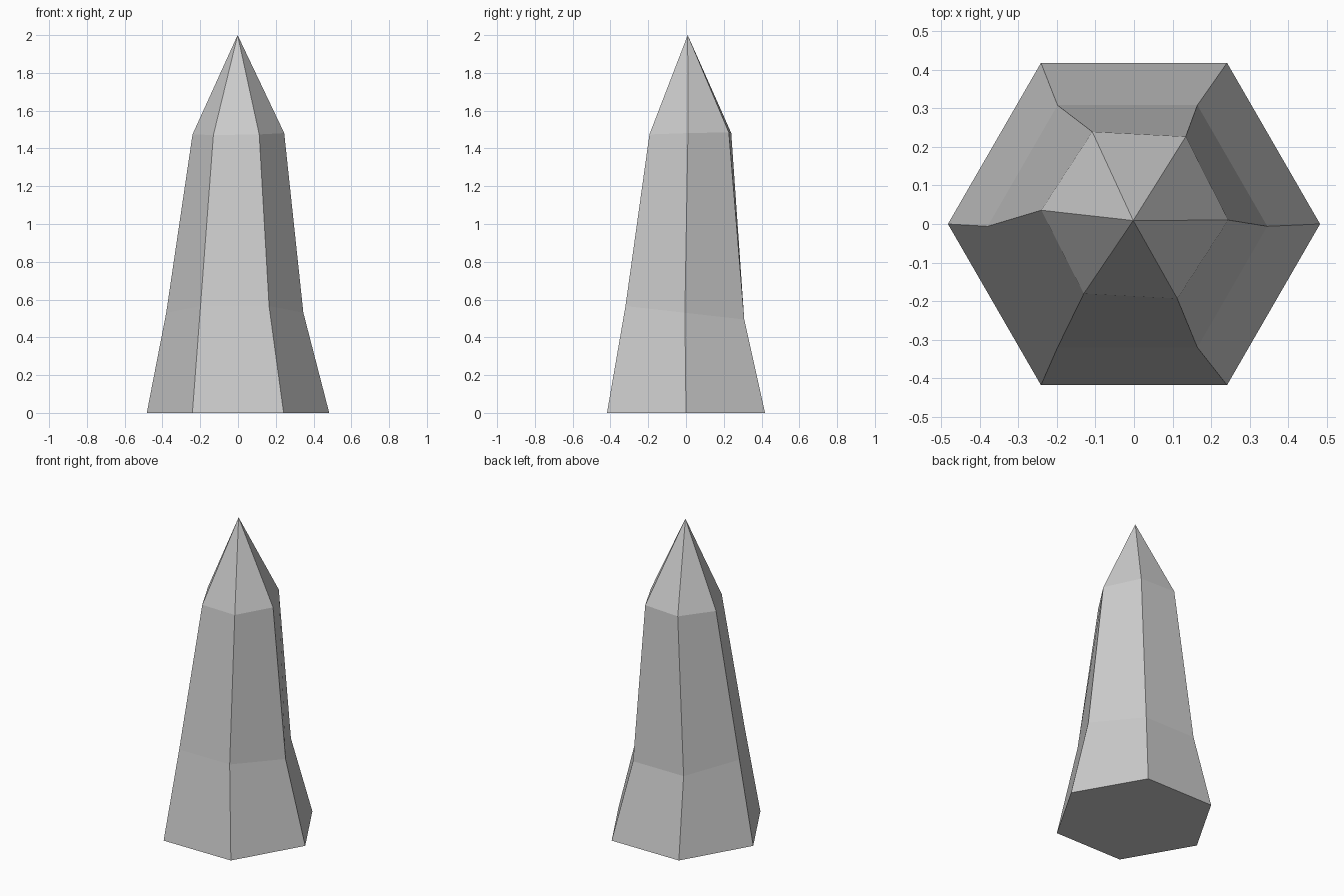
import bpy, bmesh
from math import cos, sin, radians

if "Cube" in bpy.data.objects:
    bpy.data.objects.remove(bpy.data.objects["Cube"])

SIDES = 6
# Each ring: radius, centre x, centre y, centre z, twist in degrees, tilt in x, tilt in y
RINGS = [
    (0.483, 0.0, 0.0, 0.0, 0.0, 0.0, 0.0),
    (0.363, -0.017, -0.006, 0.53, 0.0, 0.0, -0.113),
    (0.243, 0.002, 0.023, 1.478, -3.0, 0.015, 0.025),
]
APEX = (-0.002, 0.009, 2.0)

bm = bmesh.new()


def add_ring(r, cx, cy, cz, twist, tilt_x, tilt_y):
    ring = []
    for i in range(SIDES):
        a = radians(360 / SIDES * i + twist)
        dx, dy = r * cos(a), r * sin(a)
        ring.append(bm.verts.new((cx + dx, cy + dy, cz + tilt_x * dx + tilt_y * dy)))
    return ring


# Crystal shaft: hexagonal rings joined by side faces
rings = [add_ring(*r) for r in RINGS]
bm.faces.new(rings[0])
for low, high in zip(rings, rings[1:]):
    for i in range(SIDES):
        j = (i + 1) % SIDES
        bm.faces.new((low[i], low[j], high[j], high[i]))

# Pointed tip
tip = bm.verts.new(APEX)
for i in range(SIDES):
    bm.faces.new((rings[-1][i], rings[-1][(i + 1) % SIDES], tip))

bmesh.ops.recalc_face_normals(bm, faces=bm.faces)
mesh = bpy.data.meshes.new("crystal")
bm.to_mesh(mesh)
bm.free()
bpy.context.collection.objects.link(bpy.data.objects.new("crystal", mesh))
